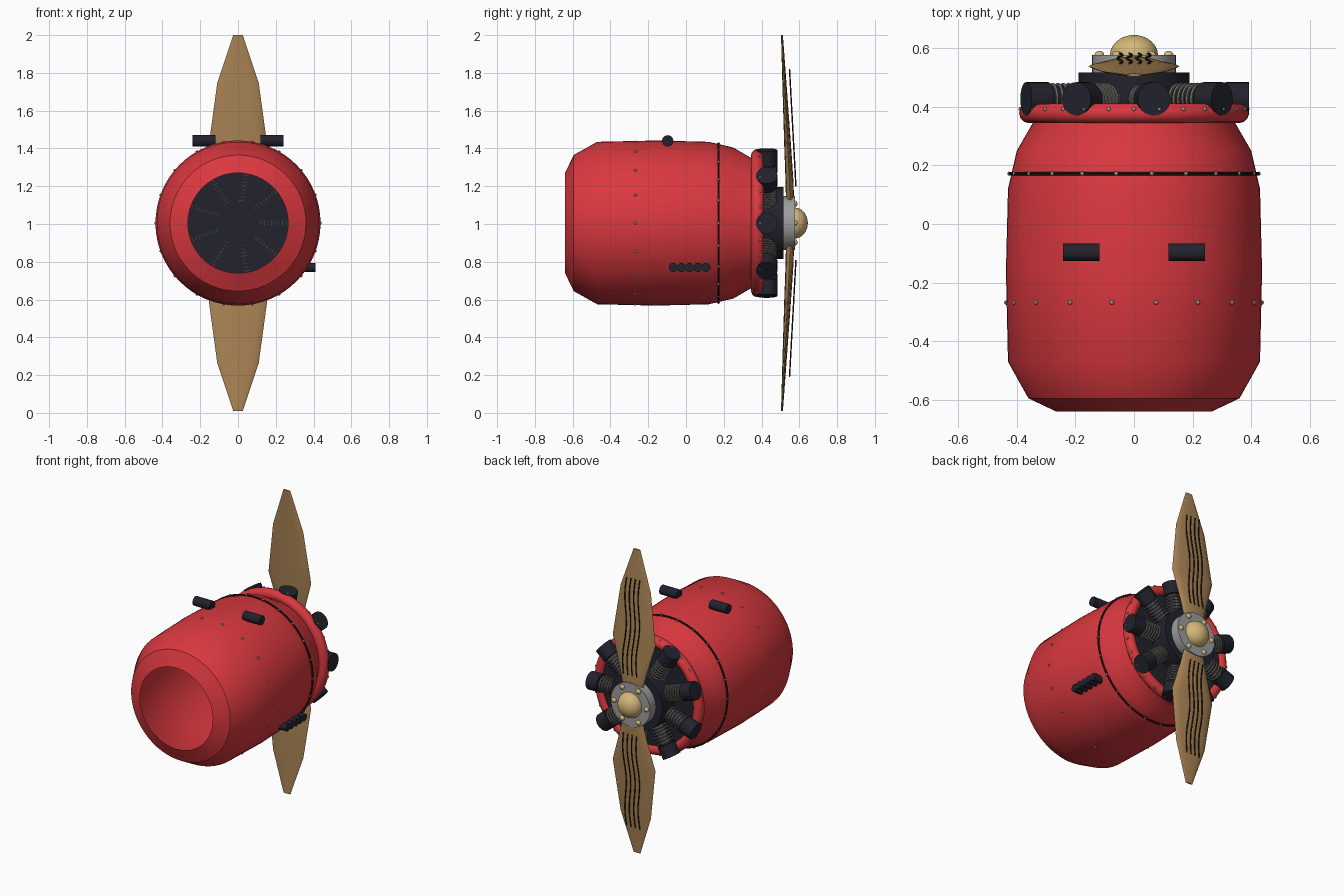
import bpy, bmesh, math
from mathutils import Matrix, Vector

if "Cube" in bpy.data.objects:
    bpy.data.objects.remove(bpy.data.objects["Cube"])

CZ = 1.005                      # height of the engine axis
BACK = Vector((0, 1, 0))        # engine axis direction
SIDE = Vector((1, 0, 0))


def material(name, rgb):
    m = bpy.data.materials.new(name)
    m.use_nodes = True
    m.diffuse_color = (*rgb, 1)
    bsdf = m.node_tree.nodes["Principled BSDF"]
    bsdf.inputs["Base Color"].default_value = (*rgb, 1)
    bsdf.inputs["Roughness"].default_value = 0.6
    return m


RED = material("cowling red", (0.70, 0.04, 0.05))
DARK = material("dark gunmetal", (0.016, 0.016, 0.026))
SEAM = material("seam dark red", (0.035, 0.008, 0.01))
FIN = material("fin grey", (0.17, 0.165, 0.15))
RIVET = material("rivet steel", (0.30, 0.31, 0.29))
HUB = material("hub grey", (0.34, 0.34, 0.34))
BRASS = material("brass", (0.66, 0.47, 0.19))
WOOD = material("propeller wood", (0.40, 0.23, 0.09))
GRAIN = material("wood grain", (0.03, 0.019, 0.01))


def finish(name, bm, mat, smooth=True):
    bmesh.ops.remove_doubles(bm, verts=bm.verts, dist=1e-5)
    bmesh.ops.recalc_face_normals(bm, faces=bm.faces)
    mesh = bpy.data.meshes.new(name)
    bm.to_mesh(mesh)
    bm.free()
    mesh.materials.append(mat)
    ob = bpy.data.objects.new(name, mesh)
    bpy.context.collection.objects.link(ob)
    if smooth:
        bpy.ops.object.select_all(action='DESELECT')
        ob.select_set(True)
        bpy.context.view_layer.objects.active = ob
        bpy.ops.object.shade_smooth_by_angle(angle=math.radians(32))
    return ob


def place(loc, axis):
    return Matrix.Translation(loc) @ axis.to_track_quat('Z', 'Y').to_matrix().to_4x4()


ENGINE = place((0, 0, CZ), BACK)


def lathe(bm, profile, matrix, steps=24):
    """Revolve (radius, height) points around the matrix's z axis."""
    rings = []
    for i in range(steps):
        a = math.tau * i / steps
        rings.append([bm.verts.new(matrix @ Vector((r * math.cos(a), r * math.sin(a), h)))
                      for r, h in profile])
    for i in range(steps):
        p, q = rings[i], rings[(i + 1) % steps]
        for k in range(len(profile) - 1):
            loop = [p[k], q[k], q[k + 1], p[k + 1]]
            if profile[k][0] == 0:
                loop.pop(1)
            elif profile[k + 1][0] == 0:
                loop.pop(2)
            bm.faces.new(loop)


def drum(r, h0, h1):
    return [(0, h0), (r, h0), (r, h1), (0, h1)]


def ring(major, minor, h, n=8):
    return [(major + minor * math.cos(math.tau * i / n), h + minor * math.sin(math.tau * i / n))
            for i in range(n + 1)]


def dome(r, h, height, n=8):
    """Half ellipsoid closed underneath."""
    arc = [(r * math.cos(math.pi / 2 * i / n), h + height * math.sin(math.pi / 2 * i / n))
           for i in range(n)]
    return [(0, h)] + arc + [(0, h + height)]


def part(name, profile, mat, matrix=ENGINE, steps=48):
    bm = bmesh.new()
    lathe(bm, profile, matrix, steps)
    return finish(name, bm, mat)


def radial(angle):
    return Vector((math.cos(angle), 0, math.sin(angle)))


# Cowling: open shell, rolled rear lip, panel seam
part("cowling_shell", [(0.265, -0.64), (0.36, -0.595), (0.43, -0.47), (0.437, -0.16),
                       (0.43, 0.12), (0.40, 0.25), (0.345, 0.345), (0.345, 0.37)], RED, steps=64)
part("cowling_lip", ring(0.358, 0.034, 0.378, 12), RED, steps=64)
part("panel_seam", ring(0.422, 0.006, 0.172), SEAM, steps=64)

# Rivet rows around the cowling
for name, count, r, y in (("front_rivets", 18, 0.435, -0.268),
                          ("seam_rivets", 22, 0.424, 0.172),
                          ("lip_rivets", 28, 0.386, 0.392)):
    bm = bmesh.new()
    for i in range(count):
        out = radial(math.tau * i / count)
        spot = Vector((0, y, CZ)) + out * r
        lathe(bm, dome(0.008, 0, 0.008, 3), place(spot, out), 8)
    finish(name, bm, RIVET)

# Engine core
part("engine_backplate", drum(0.345, 0.374, 0.395), DARK)
part("crankcase", drum(0.19, 0.39, 0.517), DARK)

# Nine radial cylinders with cooling fins and heads
barrels, fins, heads = bmesh.new(), bmesh.new(), bmesh.new()
for i in range(9):
    m = place((0, 0.427, CZ), radial(math.tau * i / 9))
    lathe(barrels, drum(0.044, 0.08, 0.33), m)
    for k in range(10):
        lathe(fins, ring(0.049, 0.006, 0.12 + 0.0195 * k, 6), m)
    lathe(heads, drum(0.057, 0.312, 0.392), m)
finish("cylinder_barrels", barrels, DARK)
finish("cooling_fins", fins, FIN)
finish("cylinder_heads", heads, DARK)

# Top pipes and the row of side exhausts
for side, sign in (("left", 1), ("right", -1)):
    part(side + "_top_pipe", drum(0.03, -0.062, 0.062), DARK,
         place((sign * 0.18, -0.097, 1.44), SIDE), 24)
bm = bmesh.new()
for k in range(5):
    lathe(bm, drum(0.024, 0.33, 0.41), place((0, -0.067 + 0.043 * k, 0.77), SIDE), 20)
finish("side_exhausts", bm, DARK)

# Propeller hub, spinner and bolts
part("propeller_hub", drum(0.143, 0.515, 0.577), HUB)
part("spinner", dome(0.082, 0.575, 0.07), BRASS)
bm = bmesh.new()
for i in range(6):
    spot = Vector((0, 0.575, CZ)) + radial(math.tau * i / 6) * 0.118
    lathe(bm, dome(0.017, 0, 0.016, 4), place(spot, BACK), 12)
finish("hub_bolts", bm, BRASS)

# Blades: (distance from axis, half width, centre y, half thickness)
SECTIONS = [(0.06, 0.06, 0.552, 0.022), (0.22, 0.10, 0.548, 0.021), (0.41, 0.155, 0.538, 0.018),
            (0.74, 0.11, 0.521, 0.011), (0.995, 0.025, 0.508, 0.005)]


def blade(name, sign):
    bm = bmesh.new()
    n = 16
    loops = []
    for d, w, y, t in SECTIONS:
        loops.append([bm.verts.new((w * math.cos(math.tau * i / n),
                                    y + t * math.sin(math.tau * i / n), CZ + sign * d))
                      for i in range(n)])
    for a, b in zip(loops, loops[1:]):
        for i in range(n):
            j = (i + 1) % n
            bm.faces.new((a[i], a[j], b[j], b[i]))
    bm.faces.new(loops[0])
    bm.faces.new(loops[-1])
    finish(name, bm, WOOD)


def grain(name, sign):
    """Thin wavy strips just off the rear of a blade."""
    curve = bpy.data.curves.new(name, 'CURVE')
    curve.dimensions = '3D'
    curve.bevel_depth = 0.004
    curve.bevel_resolution = 1
    curve.use_fill_caps = True
    for k in range(4):
        sp = curve.splines.new('POLY')
        sp.points.add(16)
        for i, p in enumerate(sp.points):
            f = i / 16
            x = -0.048 + 0.032 * k + 0.009 * math.sin(f * math.tau * 1.5)
            p.co = (x, 0.582 - 0.034 * f, CZ + sign * (0.195 + 0.62 * f), 1)
    curve.materials.append(GRAIN)
    bpy.context.collection.objects.link(bpy.data.objects.new(name, curve))


for label, sign in (("upper", 1), ("lower", -1)):
    blade(label + "_blade", sign)
    grain(label + "_blade_grain", sign)
